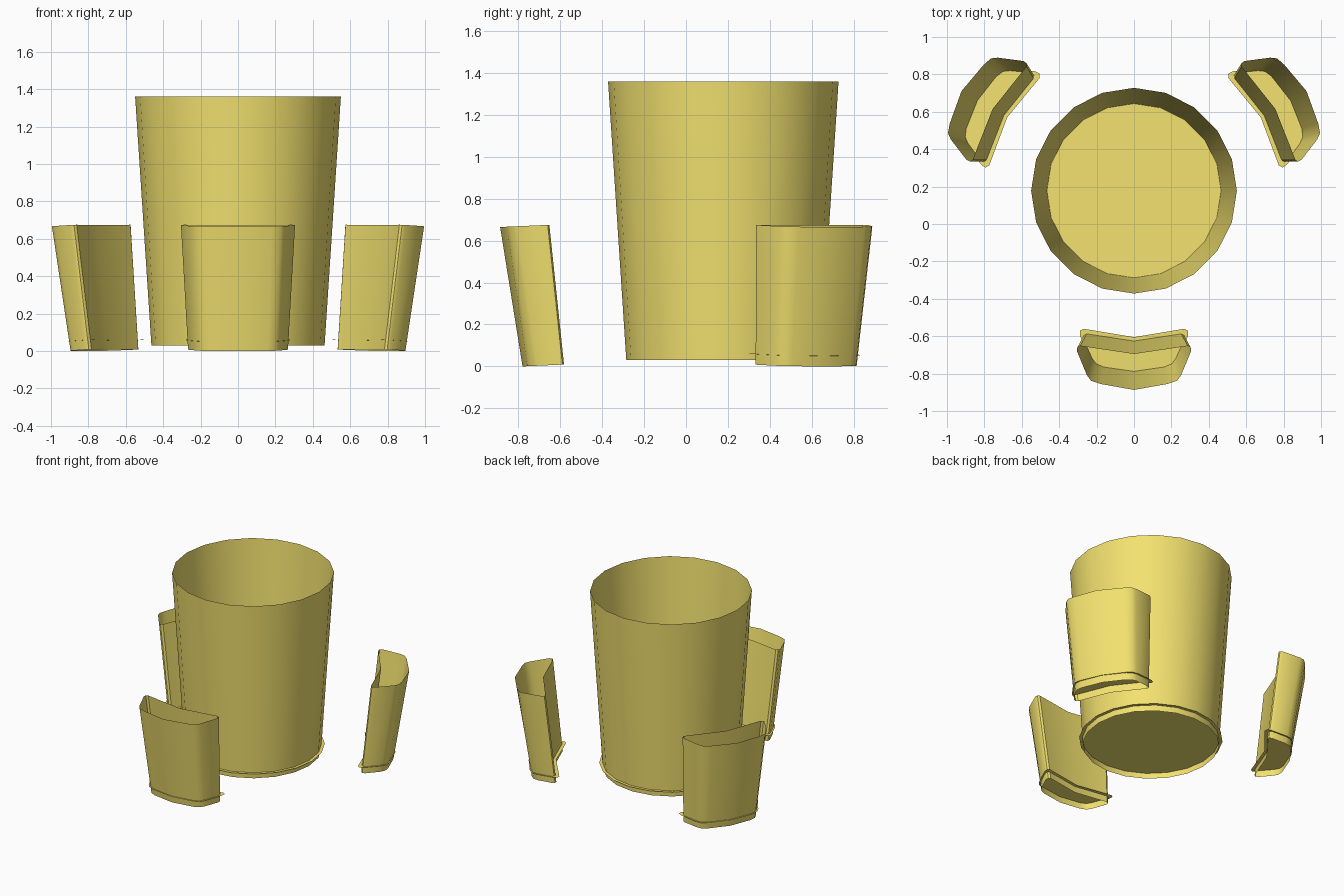
import bpy, bmesh, math
from mathutils import Matrix, Vector

if "Cube" in bpy.data.objects:
    bpy.data.objects.remove(bpy.data.objects["Cube"])

CENTRE = Vector((0, 0.178, 0))

mat = bpy.data.materials.new("yellow")
mat.diffuse_color = (0.9, 0.76, 0.16, 1)
mat.use_nodes = True
mat.node_tree.nodes["Principled BSDF"].inputs["Base Color"].default_value = mat.diffuse_color


def finish(bm, name, turn=0.0):
    """Rotate the part about the large pot's axis and make it an object."""
    about = Matrix.Translation(CENTRE) @ Matrix.Rotation(turn, 4, 'Z') @ Matrix.Translation(-CENTRE)
    bm.transform(about)
    mesh = bpy.data.meshes.new(name)
    bm.to_mesh(mesh)
    bm.free()
    mesh.materials.append(mat)
    obj = bpy.data.objects.new(name, mesh)
    bpy.context.collection.objects.link(obj)
    bpy.ops.object.select_all(action='DESELECT')
    obj.select_set(True)
    bpy.context.view_layer.objects.active = obj
    bpy.ops.object.shade_smooth_by_angle(angle=math.radians(35))


def wall(name, bottom, top, turn=0.0):
    """Thin open sleeve between two matching rings."""
    bm = bmesh.new()
    a = [bm.verts.new(p) for p in bottom]
    b = [bm.verts.new(p) for p in top]
    n = len(a)
    for i in range(n):
        j = (i + 1) % n
        bm.faces.new((a[i], a[j], b[j], b[i]))
    finish(bm, name, turn)


def plate(name, ring, turn=0.0):
    """Flat floor plate that pokes slightly through the wall."""
    bm = bmesh.new()
    bm.faces.new([bm.verts.new(p) for p in ring])
    bmesh.ops.triangulate(bm, faces=bm.faces[:])
    finish(bm, name, turn)


def circle(r, z, n=20):
    return [CENTRE + Vector((r * math.cos(k * math.tau / n), r * math.sin(k * math.tau / n), z))
            for k in range(n)]


def mirrored(half, z, y_mid):
    """Counter-clockwise ring from a right half profile (front to back), slightly tilted."""
    ring = half + [(-x, y) for x, y in reversed(half[1:-1])]
    return [(x, y, z + 0.045 * (y - y_mid)) for x, y in ring]


# large central pot
wall("large_pot_wall", circle(0.463, 0.03), circle(0.55, 1.36))
plate("large_pot_floor", circle(0.488, 0.073))

# small pot half sections: outer middle, outer corner, inner corner, inner middle
low = [(0, -0.78), (0.16, -0.757), (0.2, -0.74), (0.222, -0.71),
       (0.267, -0.61), (0.265, -0.59), (0.25, -0.582), (0, -0.62)]
high = [(0, -0.887), (0.18, -0.855), (0.23, -0.838), (0.252, -0.808),
        (0.305, -0.68), (0.303, -0.66), (0.288, -0.652), (0, -0.695)]
base = [(0, -0.793), (0.165, -0.772), (0.21, -0.755), (0.236, -0.72),
        (0.288, -0.6), (0.29, -0.572), (0.27, -0.56), (0, -0.605)]

# three small pots around the large one
for k, side in enumerate(("front", "right", "left")):
    turn = k * math.tau / 3
    wall(side + "_small_pot_wall", mirrored(low, 0.0, -0.78), mirrored(high, 0.665, -0.887), turn)
    plate(side + "_small_pot_floor", mirrored(base, 0.055, -0.69), turn)
